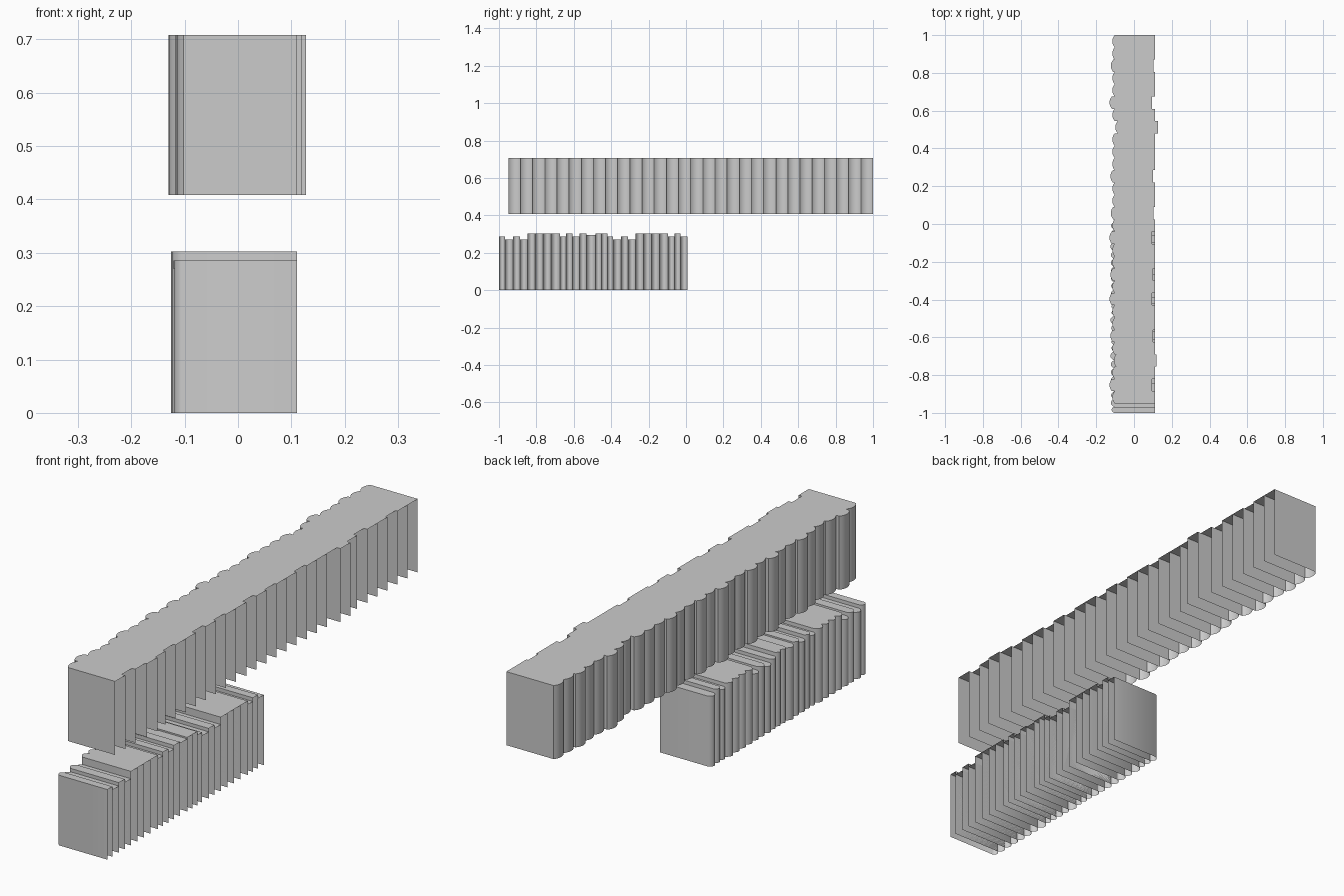
import bpy, bmesh, math

cube = bpy.data.objects.get("Cube")
if cube:
    bpy.data.objects.remove(cube, do_unlink=True)

grey = bpy.data.materials.new("book grey")
grey.use_nodes = True
colour = (0.6, 0.6, 0.6, 1)
grey.diffuse_color = colour
grey.node_tree.nodes["Principled BSDF"].inputs["Base Color"].default_value = colour

SPINE_STEPS = 8


def make_book(name, y, width, z, height, back, front, bulge):
    """Hollow book shell: two covers, a rounded spine and a top, open below and at the fore edge."""
    outline = [(front, y), (back, y)]
    for i in range(1, SPINE_STEPS):
        t = i / SPINE_STEPS
        outline.append((back - bulge * math.sin(math.pi * t) ** 0.8, y + width * t))
    outline += [(back, y + width), (front, y + width)]
    bm = bmesh.new()
    low = [bm.verts.new((px, py, z)) for px, py in outline]
    high = [bm.verts.new((px, py, z + height)) for px, py in outline]
    for i in range(len(outline) - 1):
        bm.faces.new((low[i + 1], low[i], high[i], high[i + 1]))
    bm.faces.new(high[::-1])
    bm.normal_update()
    # face the shell outwards
    top = max(bm.faces, key=lambda f: abs(f.normal.z))
    bmesh.ops.recalc_face_normals(bm, faces=bm.faces[:])
    if top.normal.z < 0:
        bmesh.ops.reverse_faces(bm, faces=bm.faces[:])
    mesh = bpy.data.meshes.new(name)
    bm.to_mesh(mesh)
    bm.free()
    mesh.materials.append(grey)
    book = bpy.data.objects.new(name, mesh)
    bpy.context.collection.objects.link(book)
    bpy.ops.object.select_all(action='DESELECT')
    book.select_set(True)
    bpy.context.view_layer.objects.active = book
    bpy.ops.object.shade_smooth_by_angle(angle=math.radians(40))


# Upper row: equal books, some pushed in or pulled out
shift = {2: -0.008, 5: -0.015, 7: 0.016, 11: -0.01, 14: -0.008, 16: -0.015,
         19: -0.01, 21: -0.015, 24: -0.01, 26: 0.008, 28: -0.015}
for i in range(30):
    s = shift.get(i, 0)
    make_book(f"upper_book_{i + 1}", 1 - 0.065 * (i + 1), 0.065, 0.408, 0.3,
              -0.102 + s, 0.111 + s, 0.013)

# Lower row: a set of mixed books, a few fillers, then the set again
mixed = [(0.032, 0.286), (0.042, 0.272), (0.038, 0.286), (0.04, 0.272),
         (0.042, 0.302), (0.042, 0.302), (0.042, 0.302), (0.048, 0.302),
         (0.033, 0.287), (0.033, 0.302), (0.038, 0.287)]
filler = [(0.037, 0.302), (0.048, 0.296), (0.032, 0.302), (0.032, 0.302)]
y = -1
for i, (width, height) in enumerate(mixed + filler + mixed):
    make_book(f"lower_book_{i + 1}", y, width, 0, height, -0.106, 0.111, 0.4 * width)
    y += width
